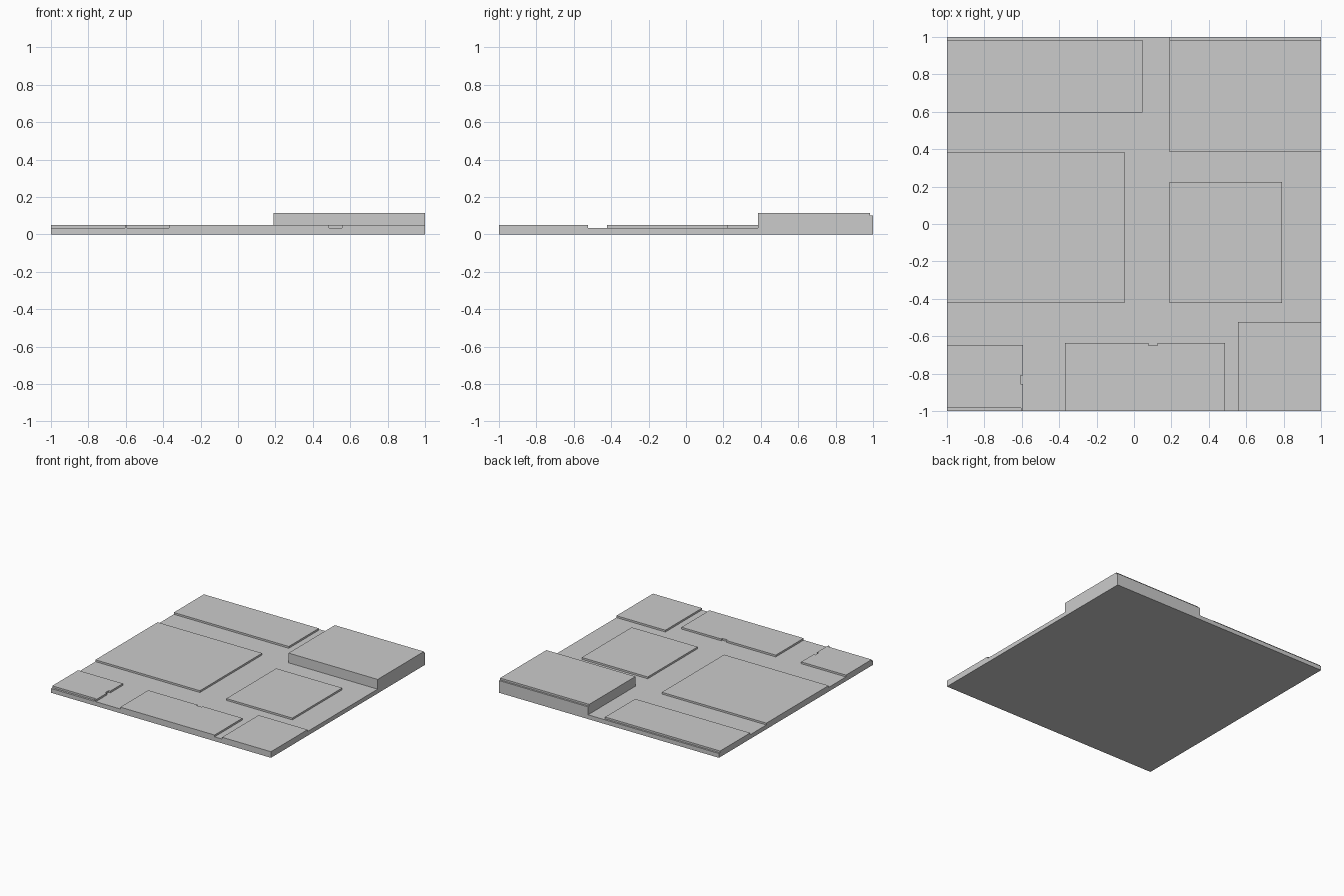
import bpy
import bmesh
from mathutils import Vector

if "Cube" in bpy.data.objects:
    bpy.data.objects.remove(bpy.data.objects["Cube"])

BASE_TOP = 0.035
TILE_TOP = 0.05


def prism(name, outline, start, end, axis="Z"):
    """Extrude an outline along Z (points are x, y) or X (points are y, z)."""
    bm = bmesh.new()
    if axis == "Z":
        verts = [bm.verts.new((a, b, start)) for a, b in outline]
        move = Vector((0, 0, end - start))
    else:
        verts = [bm.verts.new((start, a, b)) for a, b in outline]
        move = Vector((end - start, 0, 0))
    face = bm.faces.new(verts)
    result = bmesh.ops.extrude_face_region(bm, geom=[face], use_keep_orig=True)
    moved = [g for g in result["geom"] if isinstance(g, bmesh.types.BMVert)]
    bmesh.ops.translate(bm, verts=moved, vec=move)
    bmesh.ops.recalc_face_normals(bm, faces=bm.faces[:])
    mesh = bpy.data.meshes.new(name)
    bm.to_mesh(mesh)
    bm.free()
    obj = bpy.data.objects.new(name, mesh)
    bpy.context.collection.objects.link(obj)
    return obj


def rect(x0, x1, y0, y1):
    return [(x0, y0), (x1, y0), (x1, y1), (x0, y1)]


# Mortar bed under all stones
prism("mortar_base", rect(-1, 1, -1, 1), 0, BASE_TOP)

# Plain rectangular paving stones
stones = {
    "back_left_stone": rect(-1, 0.045, 0.595, 0.985),
    "middle_left_stone": rect(-1, -0.05, -0.423, 0.385),
    "middle_right_stone": rect(0.19, 0.79, -0.423, 0.225),
    "front_right_stone": rect(0.555, 1, -1, -0.525),
}

# Stone with a small chip in its back edge
stones["front_middle_stone"] = [
    (-0.37, -1), (0.487, -1), (0.487, -0.637), (0.125, -0.637),
    (0.125, -0.65), (0.077, -0.65), (0.077, -0.637), (-0.37, -0.637)]

# Corner stone with a chipped right edge and recessed front edge
stones["front_left_stone"] = [
    (-1, -0.983), (-0.605, -0.983), (-0.605, -1), (-0.593, -1),
    (-0.593, -0.855), (-0.608, -0.855), (-0.608, -0.81), (-0.593, -0.81),
    (-0.593, -0.648), (-1, -0.648)]

for name, outline in stones.items():
    prism(name, outline, BASE_TOP, TILE_TOP)

# Raised block with a small step along its back edge
prism("raised_block", [(0.385, BASE_TOP), (1, BASE_TOP), (1, 0.1),
                       (0.985, 0.1), (0.985, 0.115), (0.385, 0.115)],
      0.19, 1, axis="X")
